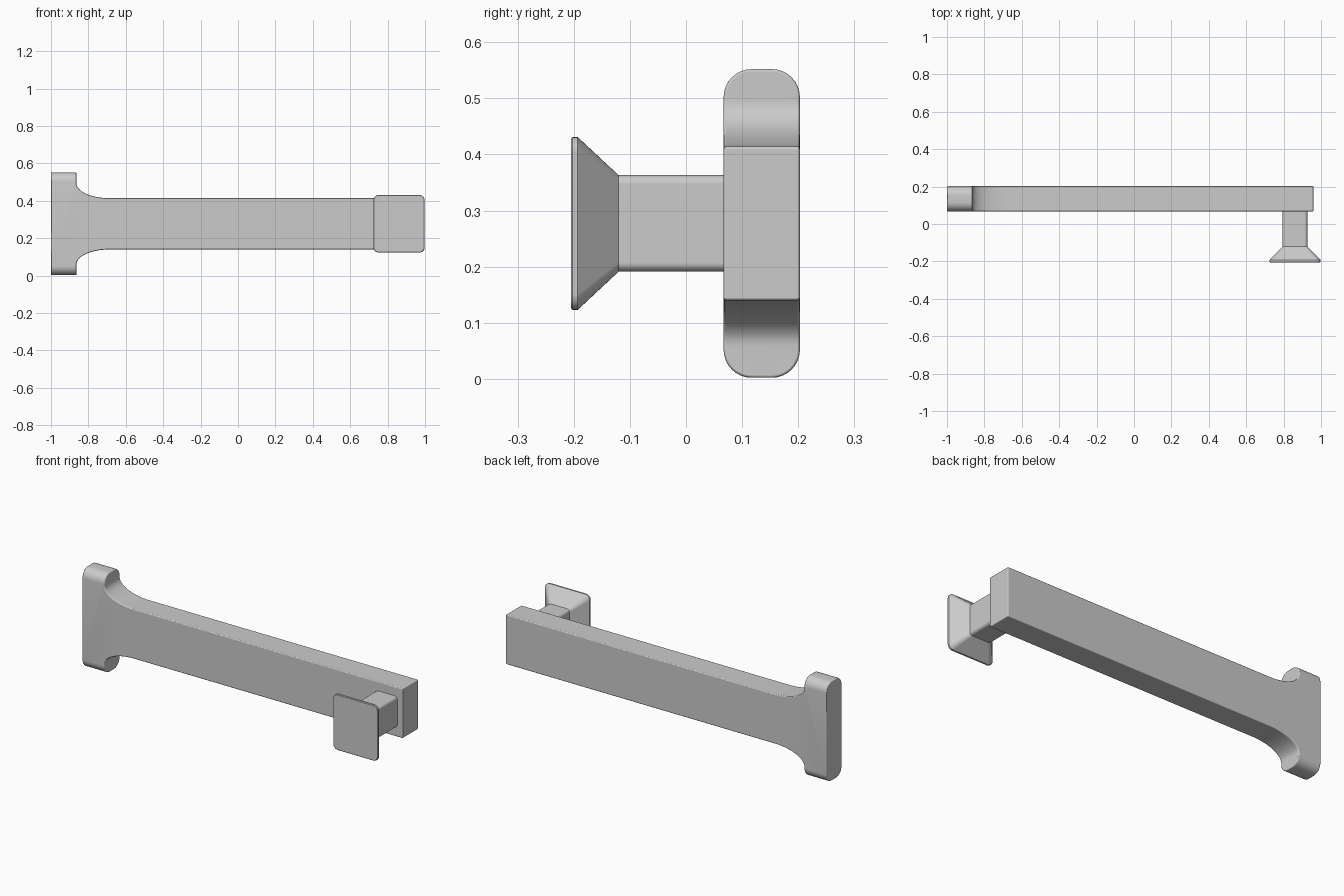
import bpy, bmesh
from math import sin, cos, pi, radians

cube = bpy.data.objects.get("Cube")
if cube:
    bpy.data.objects.remove(cube, do_unlink=True)

grey = bpy.data.materials.new("satin_grey")
grey.use_nodes = True
grey.diffuse_color = (0.6, 0.6, 0.6, 1)
grey.node_tree.nodes["Principled BSDF"].inputs["Base Color"].default_value = (0.6, 0.6, 0.6, 1)

MID_Z = 0.277


def finish(bm, name):
    bmesh.ops.recalc_face_normals(bm, faces=bm.faces)
    mesh = bpy.data.meshes.new(name)
    bm.to_mesh(mesh)
    bm.free()
    mesh.materials.append(grey)
    obj = bpy.data.objects.new(name, mesh)
    bpy.context.collection.objects.link(obj)
    bpy.ops.object.select_all(action='DESELECT')
    obj.select_set(True)
    bpy.context.view_layer.objects.active = obj
    bpy.ops.object.shade_smooth_by_angle(angle=radians(35))
    return obj


# Arm and end flange: mirrored side profile with swept fillets, extruded in depth
def build_arm():
    left, neck, right = -1.0, -0.864, 0.96
    flange_h, arm_h = 0.275, 0.137
    run, rise, steps = 0.18, 0.08, 14
    upper = [(left, flange_h), (neck, flange_h)]
    for i in range(steps + 1):
        a = pi / 2 * i / steps
        upper.append((neck + run * (1 - cos(a)), arm_h + rise * (1 - sin(a))))
    upper.append((right, arm_h))
    outline = upper + [(x, -z) for x, z in reversed(upper)]
    bm = bmesh.new()
    face = bm.faces.new([bm.verts.new((x, 0.067, MID_Z + z)) for x, z in outline])
    moved = bmesh.ops.extrude_face_region(bm, geom=[face])["geom"]
    bmesh.ops.translate(bm, vec=(0, 0.136, 0),
                        verts=[v for v in moved if isinstance(v, bmesh.types.BMVert)])
    # Round the flange tips
    tips = [e for e in bm.edges
            if all(abs(abs(v.co.z - MID_Z) - flange_h) < 1e-4 for v in e.verts)
            and abs(e.verts[0].co.x - e.verts[1].co.x) > 0.1]
    bmesh.ops.bevel(bm, geom=tips, offset=0.05, segments=8, profile=0.5, affect='EDGES')
    arm = finish(bm, "arm_with_flange")
    soft = arm.modifiers.new("soft_edges", 'BEVEL')
    soft.width = 0.005
    soft.segments = 3
    soft.limit_method = 'ANGLE'
    soft.angle_limit = radians(50)
    soft.use_clamp_overlap = False
    soft.harden_normals = True


def ring(bm, y, half_x, half_z, r, centre_x=0.861):
    verts = []
    for k, (sx, sz) in enumerate([(1, 1), (-1, 1), (-1, -1), (1, -1)]):
        for i in range(7):
            a = pi / 2 * (k + i / 6)
            verts.append(bm.verts.new((centre_x + sx * (half_x - r) + r * cos(a), y,
                                       MID_Z + sz * (half_z - r) + r * sin(a))))
    return verts


# Knob: rounded stem flaring out to a thin plate
def build_knob():
    sections = [(0.075, 0.066, 0.086, 0.016),
                (-0.12, 0.066, 0.086, 0.016),
                (-0.193, 0.137, 0.154, 0.028),
                (-0.202, 0.137, 0.154, 0.028),
                (-0.205, 0.134, 0.151, 0.025)]
    bm = bmesh.new()
    rings = [ring(bm, *s) for s in sections]
    for a, b in zip(rings, rings[1:]):
        for i in range(len(a)):
            j = (i + 1) % len(a)
            bm.faces.new((a[i], a[j], b[j], b[i]))
    bm.faces.new(rings[0])
    bm.faces.new(rings[-1])
    knob = finish(bm, "flared_knob")
    even = knob.modifiers.new("even_normals", 'WEIGHTED_NORMAL')
    even.keep_sharp = True


build_arm()
build_knob()
